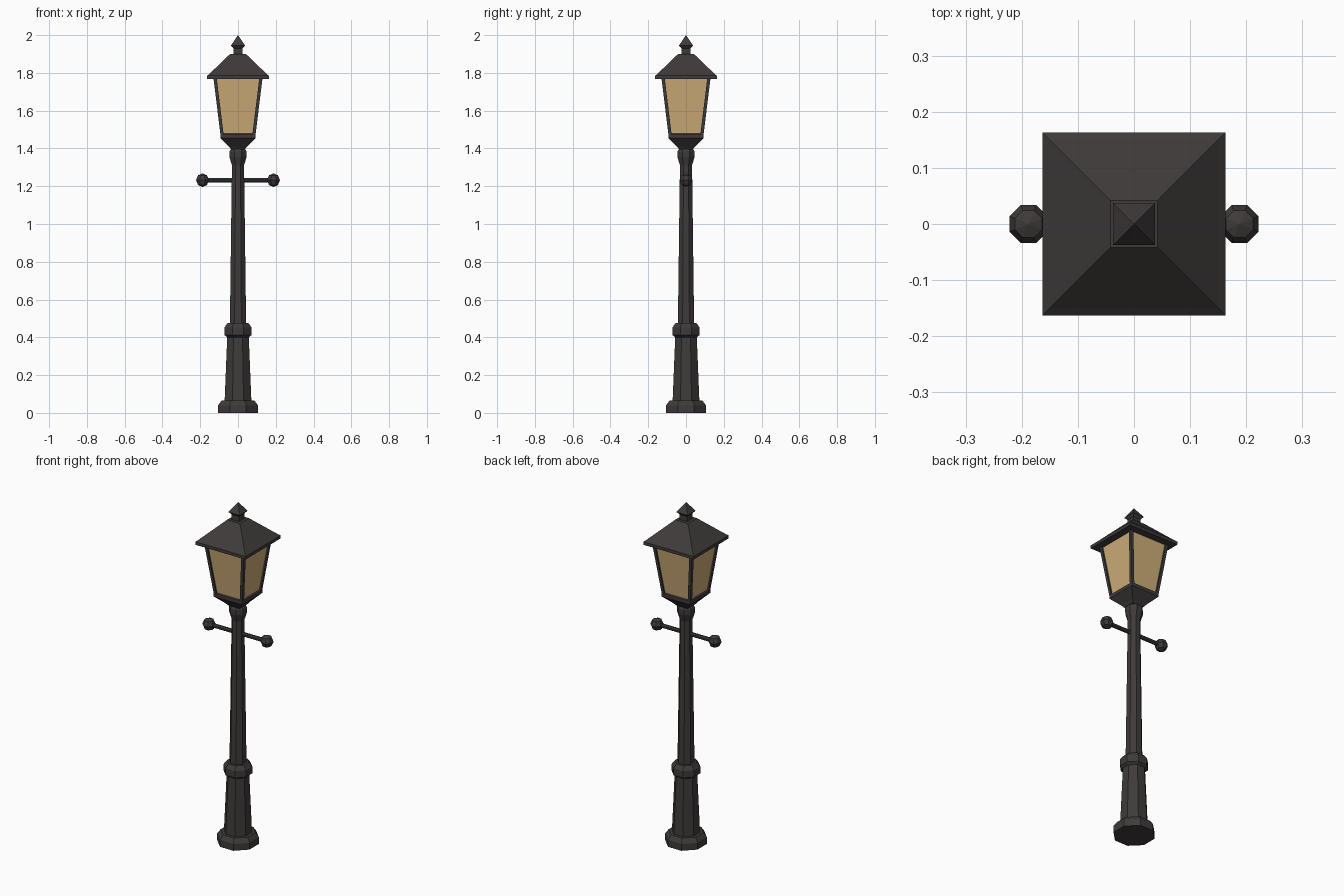
import bpy, bmesh, math
from mathutils import Vector, Matrix

if "Cube" in bpy.data.objects:
    bpy.data.objects.remove(bpy.data.objects["Cube"])


def material(name, rgba):
    m = bpy.data.materials.new(name)
    m.diffuse_color = rgba
    m.use_nodes = True
    m.node_tree.nodes["Principled BSDF"].inputs["Base Color"].default_value = m.diffuse_color
    return m


IRON = material("dark_iron", (0.05, 0.043, 0.043, 1))
GLASS = material("amber_glass", (0.62, 0.42, 0.19, 0.85))


def finish(name, bm, mat):
    bmesh.ops.recalc_face_normals(bm, faces=bm.faces)
    me = bpy.data.meshes.new(name)
    bm.to_mesh(me)
    bm.free()
    me.materials.append(mat)
    ob = bpy.data.objects.new(name, me)
    bpy.context.collection.objects.link(ob)
    return ob


def loft(name, profile, sides, mat, matrix=Matrix(), caps=True):
    """Stack flat-fronted polygon rings given as (half width, height)."""
    bm = bmesh.new()
    rings = []
    for r, z in profile:
        if r == 0:
            rings.append([bm.verts.new((0, 0, z))] * sides)
            continue
        R = r / math.cos(math.pi / sides)
        angles = [(i + 0.5) * 2 * math.pi / sides for i in range(sides)]
        rings.append([bm.verts.new((R * math.cos(a), R * math.sin(a), z)) for a in angles])
    for low, high in zip(rings, rings[1:]):
        for i in range(sides):
            j = (i + 1) % sides
            bm.faces.new(dict.fromkeys((low[i], low[j], high[j], high[i])))
    if caps:
        for ring, (r, z) in ((rings[0], profile[0]), (rings[-1], profile[-1])):
            if r:
                bm.faces.new(ring)
    bm.transform(matrix)
    return finish(name, bm, mat)


# Octagonal post
loft("base_plinth", [(0.105, 0), (0.105, 0.04), (0.088, 0.065), (0.06, 0.065)], 8, IRON)
loft("lower_column", [(0.071, 0.06), (0.057, 0.405)], 8, IRON)
loft("collar", [(0.057, 0.4), (0.072, 0.412), (0.072, 0.452), (0.056, 0.475), (0.04, 0.475)], 8, IRON)
loft("upper_post", [(0.043, 0.47), (0.032, 1.32)], 8, IRON)
loft("post_capital", [(0.032, 1.31), (0.045, 1.355), (0.045, 1.385), (0.034, 1.402)], 8, IRON)

# Ladder bar with ball ends
loft("ladder_bar", [(0.011, -0.18), (0.011, 0.18)], 8, IRON,
     Matrix.Translation((0, 0, 1.232)) @ Matrix.Rotation(math.pi / 2, 4, 'Y'))
ball = [(0.034 * math.cos(a), 0.036 * math.sin(a)) for a in (-math.pi / 4, 0, math.pi / 4)]
for side, x in (("left", -0.188), ("right", 0.188)):
    loft(side + "_bar_ball", [(0, -0.036)] + ball + [(0, 0.036)], 8, IRON,
         Matrix.Translation((x, 0, 1.232)))

# Square lantern: cup, glass, corner bars
loft("lantern_cup", [(0.036, 1.395), (0.048, 1.41), (0.093, 1.455), (0.093, 1.475), (0.08, 1.48)], 4, IRON)
loft("lantern_glass", [(0.085, 1.476), (0.12, 1.766)], 4, GLASS, caps=False)
for sx in (-1, 1):
    for sy in (-1, 1):
        bm = bmesh.new()
        bmesh.ops.create_cube(bm, size=1)
        for v in bm.verts:
            c, z = (0.0835, 1.465) if v.co.z < 0 else (0.121, 1.77)
            v.co = Vector((sx * c + v.co.x * 0.017, sy * c + v.co.y * 0.017, z))
        finish("corner_bar", bm, IRON)

# Roof and finial
loft("roof", [(0.11, 1.767), (0.163, 1.767), (0.163, 1.785), (0.15, 1.796), (0.042, 1.9)], 4, IRON)
loft("finial", [(0.024, 1.895), (0.024, 1.93), (0.037, 1.945), (0, 2.0)], 4, IRON)
